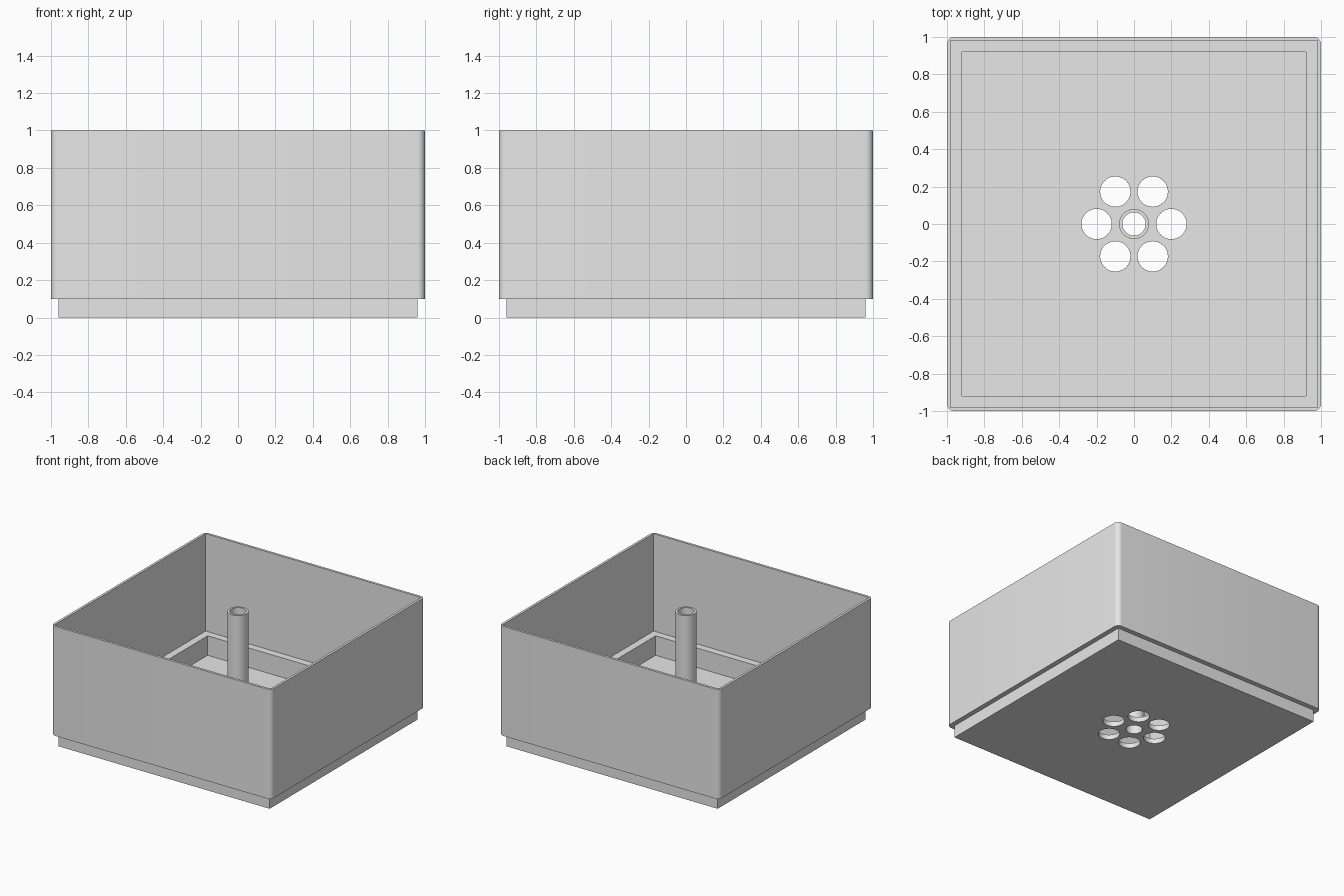
import bpy, bmesh
from math import cos, sin, radians

cube = bpy.data.objects.get("Cube")
if cube:
    bpy.data.objects.remove(cube, do_unlink=True)

grey = bpy.data.materials.new("light grey")
grey.use_nodes = True
grey.diffuse_color = (0.8, 0.8, 0.8, 1)
grey.node_tree.nodes["Principled BSDF"].inputs["Base Color"].default_value = (0.8, 0.8, 0.8, 1)


def finish(name, bm):
    mesh = bpy.data.meshes.new(name)
    bm.to_mesh(mesh)
    bm.free()
    mesh.materials.append(grey)
    ob = bpy.data.objects.new(name, mesh)
    bpy.context.collection.objects.link(ob)
    return ob


def block(name, half, z0, z1, radius=0):
    """Square block with optionally rounded upright edges."""
    bm = bmesh.new()
    bmesh.ops.create_cube(bm, size=1)
    for v in bm.verts:
        v.co = (v.co.x * 2 * half, v.co.y * 2 * half, z1 if v.co.z > 0 else z0)
    if radius:
        upright = [e for e in bm.edges if abs(e.verts[0].co.z - e.verts[1].co.z) > 0.01]
        bmesh.ops.bevel(bm, geom=upright, offset=radius, segments=8, profile=0.5, affect='EDGES')
    return finish(name, bm)


def rod(name, radius, z0, z1, x=0, y=0):
    bm = bmesh.new()
    bmesh.ops.create_cone(bm, cap_ends=True, segments=48, radius1=radius, radius2=radius, depth=z1 - z0)
    bmesh.ops.translate(bm, verts=bm.verts, vec=(x, y, (z0 + z1) / 2))
    return finish(name, bm)


def combine(target, other, operation):
    """Apply one boolean and discard the helper."""
    mod = target.modifiers.new("combine", 'BOOLEAN')
    mod.object, mod.operation, mod.solver = other, operation, 'EXACT'
    bpy.ops.object.select_all(action='DESELECT')
    bpy.context.view_layer.objects.active = target
    target.select_set(True)
    bpy.ops.object.modifier_apply(modifier=mod.name)
    bpy.data.objects.remove(other, do_unlink=True)


# Thin-walled upper box with a narrower foot below
box = block("box", 1, 0.1, 1, radius=0.04)
combine(box, block("foot", 0.96, 0, 0.15), 'UNION')

# Main cavity, then the recess that leaves a ledge around the floor
combine(box, block("cavity_cutter", 0.98, 0.2, 1.2), 'DIFFERENCE')
combine(box, block("recess_cutter", 0.92, 0.04, 0.5), 'DIFFERENCE')

# Central tube standing on the floor, bored right through
combine(box, rod("tube", 0.08, 0.02, 1), 'UNION')
combine(box, rod("bore_cutter", 0.062, -0.2, 1.2), 'DIFFERENCE')

# Ring of six drain holes
for i in range(6):
    a = radians(60 * i)
    combine(box, rod("drain_cutter", 0.081, -0.2, 0.3, 0.2 * cos(a), 0.2 * sin(a)), 'DIFFERENCE')

bpy.ops.object.select_all(action='DESELECT')
bpy.context.view_layer.objects.active = box
box.select_set(True)
bpy.ops.object.shade_smooth_by_angle(angle=radians(30))
